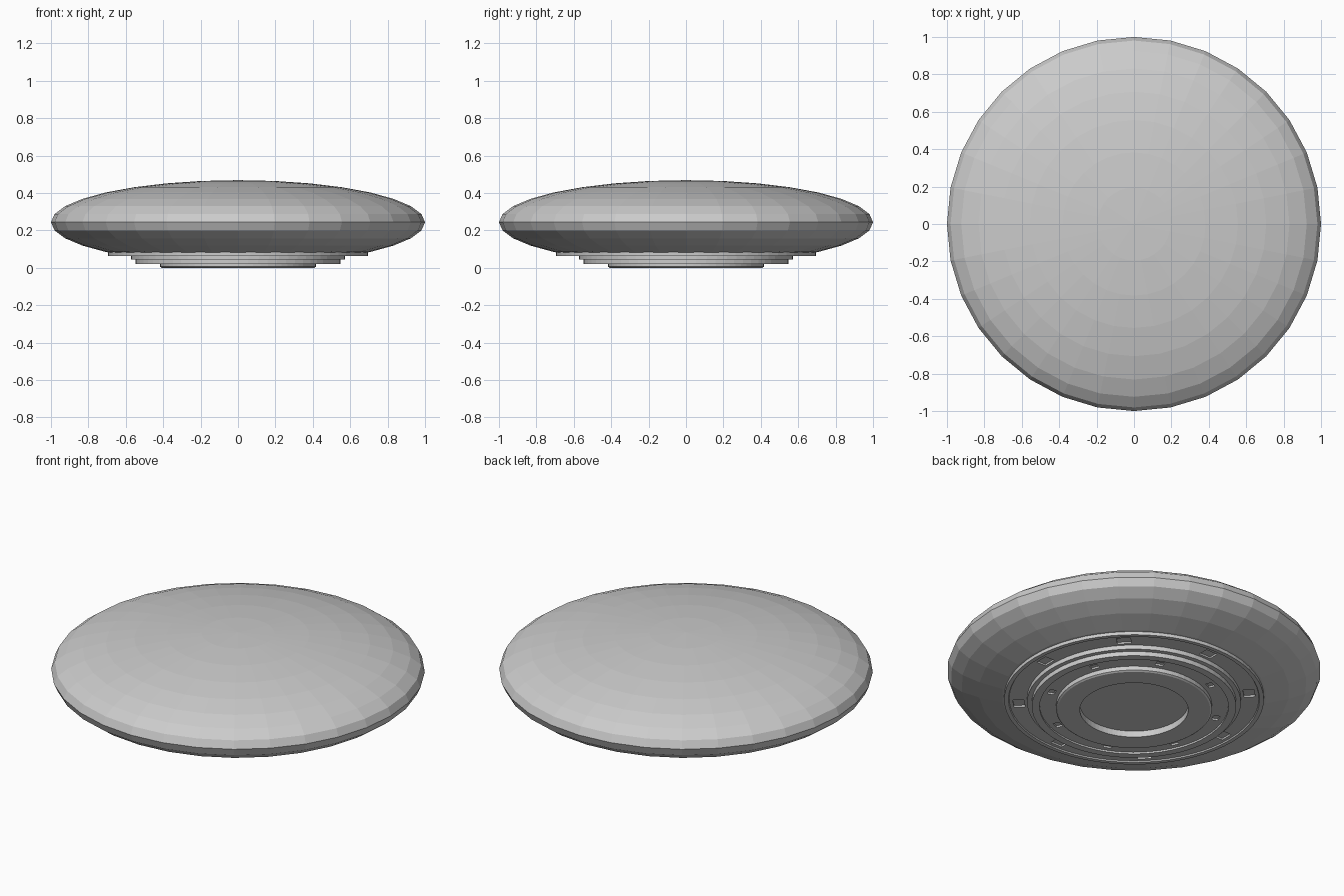
import bpy, bmesh, math
from mathutils import Matrix

if "Cube" in bpy.data.objects:
    bpy.data.objects.remove(bpy.data.objects["Cube"])

MID, HALF = 0.244, 0.225   # height of the rim, half thickness of the hull


def new_object(name, bm):
    bmesh.ops.recalc_face_normals(bm, faces=bm.faces)
    mesh = bpy.data.meshes.new(name)
    bm.to_mesh(mesh)
    bm.free()
    obj = bpy.data.objects.new(name, mesh)
    bpy.context.collection.objects.link(obj)
    return obj


def lathe(name, profile, sides):
    """Spin a list of (radius, height) points about z."""
    bm = bmesh.new()
    verts = [bm.verts.new((r, 0, z)) for r, z in profile]
    edges = [bm.edges.new(pair) for pair in zip(verts, verts[1:])]
    bmesh.ops.spin(bm, geom=verts + edges, cent=(0, 0, 0), axis=(0, 0, 1),
                   angle=math.tau, steps=sides, use_merge=True)
    bmesh.ops.remove_doubles(bm, verts=bm.verts, dist=1e-5)
    return new_object(name, bm)


# Saucer hull: flattened faceted sphere, open under the belly
hull = [(math.cos(a), MID + HALF * math.sin(a))
        for a in (math.pi / 16 * k for k in range(-4, 8))]
lathe("saucer_hull", [(0.68, 0.081)] + hull + [(0, MID + HALF)], 32)

# Stepped belly with two ring grooves and a round central recess
belly = lathe("stepped_belly", [
    (0, 0.095), (0.695, 0.095), (0.695, 0.064), (0.672, 0.064),
    (0.668, 0.071), (0.572, 0.071), (0.572, 0.046), (0.547, 0.046),
    (0.547, 0.02), (0.505, 0.02), (0.505, 0.03), (0.417, 0.03),
    (0.417, 0.006), (0.408, 0.0), (0.29, 0.0), (0.29, 0.036), (0, 0.036)], 64)

# Pockets cut around the two grooves
bm = bmesh.new()
for radius, floor, size, start in ((0.618, 0.071, 0.075, 0),
                                   (0.46, 0.03, 0.045, math.pi / 8)):
    for i in range(8):
        m = (Matrix.Rotation(start + i * math.pi / 4, 4, 'Z')
             @ Matrix.Translation((radius, 0, floor))
             @ Matrix.Diagonal((size * 0.8, size, 0.02, 1)))
        bmesh.ops.create_cube(bm, size=1, matrix=m)
cutter = new_object("pocket_cutter", bm)
cutter.hide_render = True
cutter.hide_set(True)
cut = belly.modifiers.new("pockets", 'BOOLEAN')
cut.operation = 'DIFFERENCE'
cut.solver = 'EXACT'
cut.object = cutter
